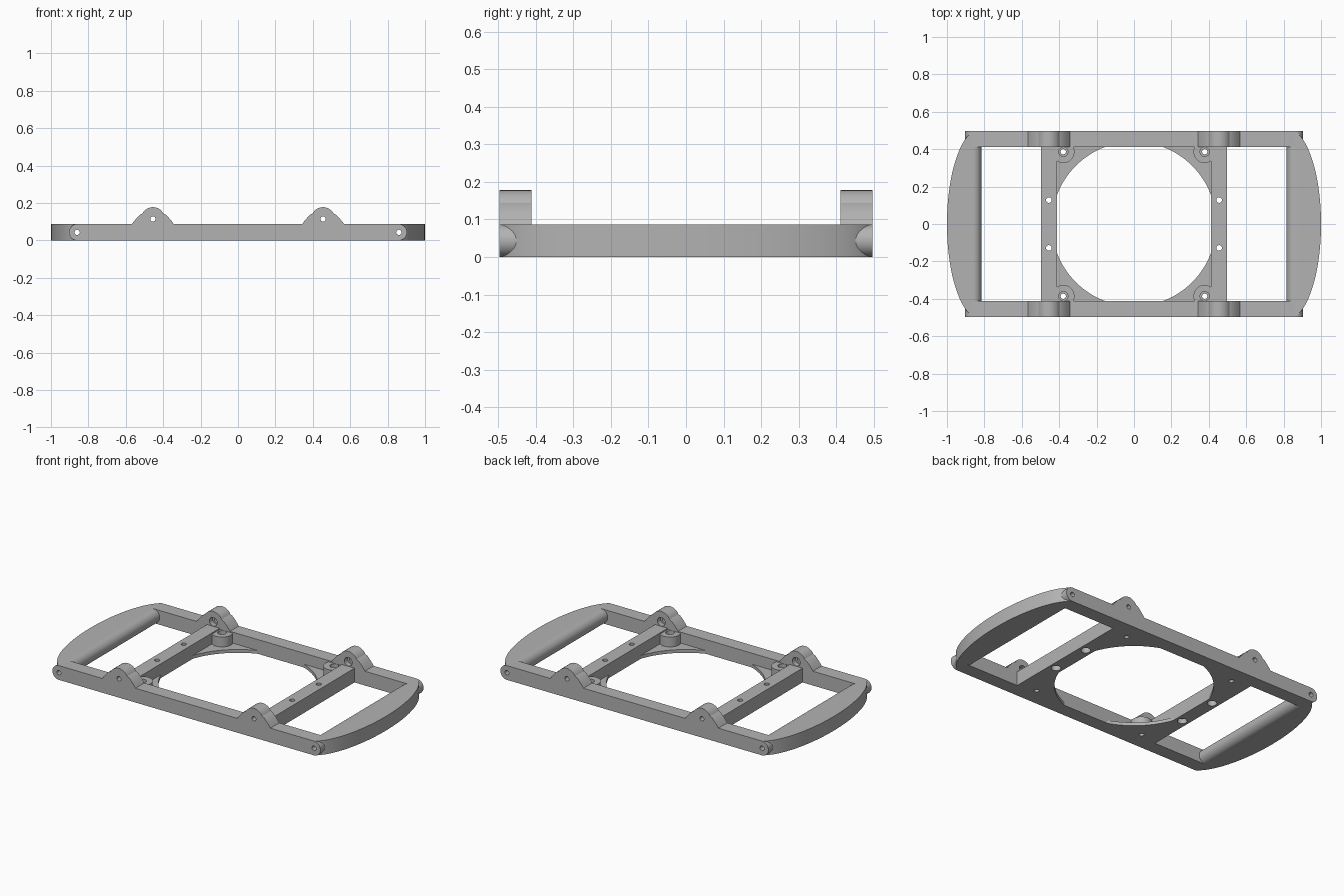
import bpy, bmesh
from math import sin, cos, pi, radians
from mathutils import Matrix, Vector

if "Cube" in bpy.data.objects:
    bpy.data.objects.remove(bpy.data.objects["Cube"], do_unlink=True)

H = 0.087            # frame height
R = H / 2            # rounded end radius
INNER, OUTER = 0.412, 0.497
PIVOT = 0.86         # grip axis
LUG_X, LUG_Z = 0.455, 0.115
BOSS_X, BOSS_Y = 0.378, 0.386

grey = bpy.data.materials.new("plain grey")
grey.use_nodes = True
grey.diffuse_color = (0.45, 0.45, 0.45, 1)
grey.node_tree.nodes["Principled BSDF"].inputs["Base Color"].default_value = (0.45, 0.45, 0.45, 1)


def finish(name, bm):
    bmesh.ops.recalc_face_normals(bm, faces=bm.faces)
    mesh = bpy.data.meshes.new(name)
    bm.to_mesh(mesh)
    bm.free()
    mesh.materials.append(grey)
    obj = bpy.data.objects.new(name, mesh)
    bpy.context.collection.objects.link(obj)
    return obj


def prism(points, low, high, axis):
    """Extrude a closed outline along y (points are x,z) or z (points are x,y)."""
    bm = bmesh.new()
    place = (lambda a, b: (a, low, b)) if axis == "y" else (lambda a, b: (a, b, low))
    face = bm.faces.new([bm.verts.new(place(*p)) for p in points])
    made = bmesh.ops.extrude_face_region(bm, geom=[face])["geom"]
    step = Vector((0, high - low, 0) if axis == "y" else (0, 0, high - low))
    bmesh.ops.translate(bm, vec=step, verts=[v for v in made if isinstance(v, bmesh.types.BMVert)])
    return bm


def arc(cx, cy, r, start, end, count):
    angles = [radians(start + (end - start) * i / count) for i in range(count + 1)]
    return [(cx + r * cos(a), cy + r * sin(a)) for a in angles]


def cylinder(name, centre, r, length, axis="z"):
    bm = bmesh.new()
    turn = Matrix.Rotation(pi / 2, 4, "X") if axis == "y" else Matrix()
    bmesh.ops.create_cone(bm, cap_ends=True, segments=32, radius1=r, radius2=r,
                          depth=length, matrix=Matrix.Translation(centre) @ turn)
    return finish(name, bm)


def apply(obj, mod):
    bpy.ops.object.select_all(action="DESELECT")
    bpy.context.view_layer.objects.active = obj
    obj.select_set(True)
    bpy.ops.object.modifier_apply(modifier=mod.name)


def drill(obj, *holes):
    for centre, r, length, axis in holes:
        tool = cylinder("cutter", centre, r, length, axis)
        mod = obj.modifiers.new("hole", "BOOLEAN")
        mod.operation, mod.solver, mod.object = "DIFFERENCE", "EXACT", tool
        apply(obj, mod)
        bpy.data.objects.remove(tool, do_unlink=True)


def mirror(obj, x, y):
    mod = obj.modifiers.new("mirror", "MIRROR")
    mod.use_axis = (x, y, False)
    mod.use_mirror_merge = False
    apply(obj, mod)


def smooth(obj):
    bpy.ops.object.select_all(action="DESELECT")
    bpy.context.view_layer.objects.active = obj
    obj.select_set(True)
    bpy.ops.object.shade_smooth_by_angle(angle=radians(30))


# Side rails with rounded ends and two raised lugs each
def lug(cx):
    flank = [(0.112, H), (0.104, 0.099), (0.09, 0.116), (0.07, 0.137)]
    top = arc(0, LUG_Z, 0.063, 28, 152, 16)
    shape = flank + top + [(-a, b) for a, b in reversed(flank)]
    return [(cx + a, b) for a, b in shape]


outline = (arc(PIVOT, R, R, -90, 90, 16) + lug(LUG_X) + lug(-LUG_X)
           + arc(-PIVOT, R, R, 90, 270, 16))
rails = finish("side_rails", prism(outline, INNER, OUTER, "y"))
for side in (1, -1):
    drill(rails,
          ((side * PIVOT, 0.45, R), 0.014, 0.3, "y"),
          ((side * LUG_X, 0.45, LUG_Z), 0.014, 0.3, "y"),
          ((side * LUG_X, INNER, LUG_Z), 0.026, 0.06, "y"))
mirror(rails, False, True)
smooth(rails)

# End grips: bowed outside, half-round inside
bow = [(0.82 + 0.18 * cos(t), 0.51 * sin(t)) for t in
       [radians(-74 + 148 * i / 40) for i in range(41)]]
edge_x = PIVOT - R
tip = bow[-1][1]
bm = prism([(edge_x, -tip)] + bow + [(edge_x, tip)], 0, H, "z")
inner_edges = [e for e in bm.edges
               if all(abs(v.co.x - edge_x) < 1e-4 for v in e.verts)
               and abs(e.verts[0].co.y - e.verts[1].co.y) > 0.1]
bmesh.ops.bevel(bm, geom=inner_edges, offset=R - 0.0002, segments=10,
                profile=0.5, affect="EDGES")
grips = finish("end_grips", bm)
drill(grips, ((PIVOT, 0, R), 0.014, 1.2, "y"))
mirror(grips, True, False)
smooth(grips)

# Crossbars with holes recessed from below
bar = [(INNER, -INNER), (OUTER, -INNER), (OUTER, INNER), (INNER, INNER)]
crossbars = finish("crossbars", prism(bar, 0, H, "z"))
for y in (0.128, -0.128):
    drill(crossbars, ((LUG_X, y, R), 0.015, 0.3, "z"),
          ((LUG_X, y, 0), 0.027, 0.06, "z"))
mirror(crossbars, True, False)
smooth(crossbars)

# Thin corner webs left around the big round opening
web = [(INNER, INNER)] + arc(0, 0, 0.44, 69.5, 20.5, 24)
webs = finish("corner_webs", prism(web, 0, 0.02, "z"))
drill(webs, ((BOSS_X, BOSS_Y, 0), 0.014, 0.3, "z"))
mirror(webs, True, True)
smooth(webs)

# Screw bosses in the four corners
bosses = cylinder("corner_bosses", (BOSS_X, BOSS_Y, 0.0425), 0.06, 0.075)
drill(bosses, ((BOSS_X, BOSS_Y, R), 0.014, 0.3, "z"),
      ((BOSS_X, BOSS_Y, 0.08), 0.025, 0.05, "z"))
mirror(bosses, True, True)
smooth(bosses)
